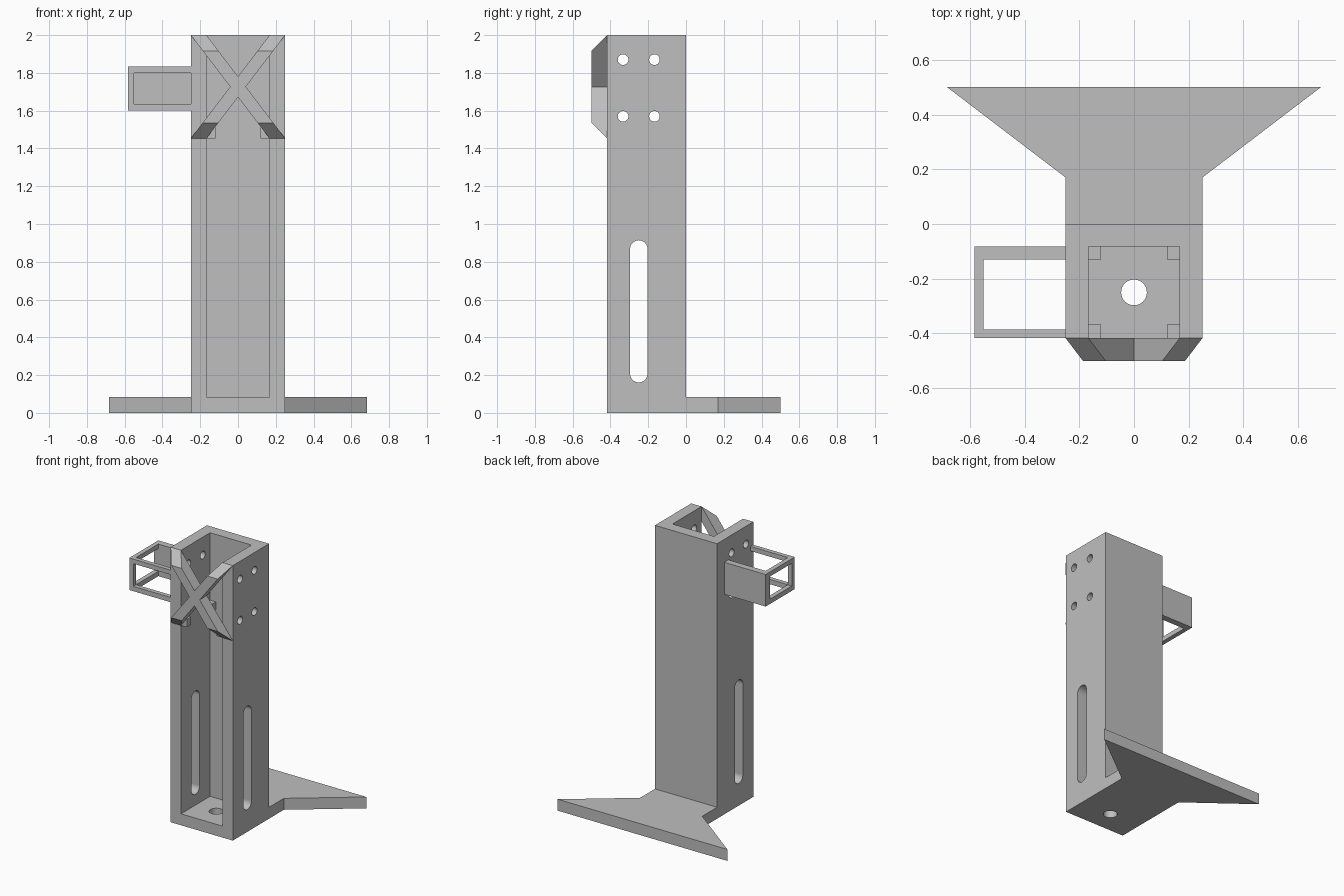
import bpy
import bmesh
from mathutils import Matrix, Vector

cube = bpy.data.objects.get("Cube")
if cube:
    bpy.data.objects.remove(cube, do_unlink=True)

grey = bpy.data.materials.new("plain grey")
grey.use_nodes = True
GREY = (0.52, 0.52, 0.52, 1)
grey.diffuse_color = GREY
grey.node_tree.nodes["Principled BSDF"].inputs["Base Color"].default_value = GREY


def finish(name, bm):
    bmesh.ops.recalc_face_normals(bm, faces=bm.faces)
    mesh = bpy.data.meshes.new(name)
    bm.to_mesh(mesh)
    bm.free()
    mesh.materials.append(grey)
    obj = bpy.data.objects.new(name, mesh)
    bpy.context.collection.objects.link(obj)
    return obj


def box(name, x, y, z):
    bm = bmesh.new()
    bmesh.ops.create_cube(bm, size=1)
    for v in bm.verts:
        v.co = Vector(r[0] if c < 0 else r[1] for c, r in zip(v.co, (x, y, z)))
    return finish(name, bm)


def hull(name, points):
    bm = bmesh.new()
    for p in points:
        bm.verts.new(p)
    bmesh.ops.convex_hull(bm, input=bm.verts[:])
    bmesh.ops.dissolve_limit(bm, angle_limit=0.01, verts=bm.verts[:], edges=bm.edges[:])
    return finish(name, bm)


def cylinder(name, centre, radius, depth, axis):
    bm = bmesh.new()
    bmesh.ops.create_cone(bm, cap_ends=True, segments=32, radius1=radius,
                          radius2=radius, depth=depth)
    turn = Matrix.Rotation(1.5707963, 4, "Y") if axis == "X" else Matrix()
    bm.transform(Matrix.Translation(centre) @ turn)
    return finish(name, bm)


def combine(target, tool, operation="DIFFERENCE"):
    mod = target.modifiers.new("combine", "BOOLEAN")
    mod.operation = operation
    mod.solver = "EXACT"
    mod.object = tool
    bpy.context.view_layer.objects.active = target
    bpy.ops.object.modifier_apply(modifier=mod.name)
    bpy.data.objects.remove(tool, do_unlink=True)


# Hollow column, open at the front and top
W, FRONT, T = 0.25, -0.417, 0.083
IN = W - T
column = box("column", (-W, W), (FRONT, 0), (0, 2))
combine(column, box("cavity", (-IN, IN), (-0.6, -T), (T, 2.2)))

# Floor hole
combine(column, cylinder("floor_hole", (0, -0.25, 0), 0.047, 0.4, "Z"))

# Screw holes through both side walls
for y in (-0.333, -0.167):
    for z in (1.57, 1.87):
        combine(column, cylinder("screw_hole", (0, y, z), 0.028, 1, "X"))

# Long rounded slots in both side walls
slot = box("slot", (-0.5, 0.5), (-0.296, -0.204), (0.207, 0.868))
for z in (0.207, 0.868):
    combine(slot, cylinder("slot_end", (0, -0.25, z), 0.046, 1, "X"), "UNION")
combine(column, slot)

# Flared foot behind the column
outline = [(-W, 0), (W, 0), (W, 0.17), (0.683, 0.5), (-0.683, 0.5), (-W, 0.17)]
bm = bmesh.new()
base = bm.faces.new([bm.verts.new((x, y, 0)) for x, y in outline])
top = bmesh.ops.extrude_face_region(bm, geom=[base])["geom"]
bmesh.ops.translate(bm, vec=(0, 0, T),
                    verts=[v for v in top if isinstance(v, bmesh.types.BMVert)])
finish("foot", bm)

# Cross brace with bevelled ends
TOP, BOTTOM, DEPTH = 2, 1.453, 0.083


def brace_arm(side):
    points = []
    for y, inset in ((FRONT, 0), (FRONT - DEPTH, DEPTH)):
        for z in (TOP - inset, BOTTOM + inset):
            t = (TOP - z) / (TOP - BOTTOM)
            for start in (-W, -IN):
                points.append((side * (start + t * (W + IN)), y, z))
    return hull("cross_brace", points)


brace = brace_arm(1)
combine(brace, brace_arm(-1), "UNION")

# Small ledges in the inner corners
for side, label in ((1, "left"), (-1, "right")):
    xs = sorted((side * 0.12, side * IN))
    box("front_ledge_" + label, xs, (FRONT, -0.367), (BOTTOM, 1.51))
    box("back_ledge_" + label, xs, (-0.13, -T), (BOTTOM, 1.51))

# Open side cage with a solid back plate
cage = box("side_cage", (-0.583, -W), (FRONT, -T), (1.6, 1.833))
far, near, wide = (-0.55, -0.2), (-0.385, -0.13), (1.635, 1.8)
combine(cage, box("cage_vertical", far, near, (1.5, 1.9)))
combine(cage, box("cage_front", far, (-0.5, -0.2), wide))
combine(cage, box("cage_end", (-0.7, -0.2), near, wide))

# Smooth the holes while keeping the edges crisp
bpy.ops.object.select_all(action="DESELECT")
column.select_set(True)
bpy.context.view_layer.objects.active = column
bpy.ops.object.shade_smooth_by_angle(angle=0.5)
